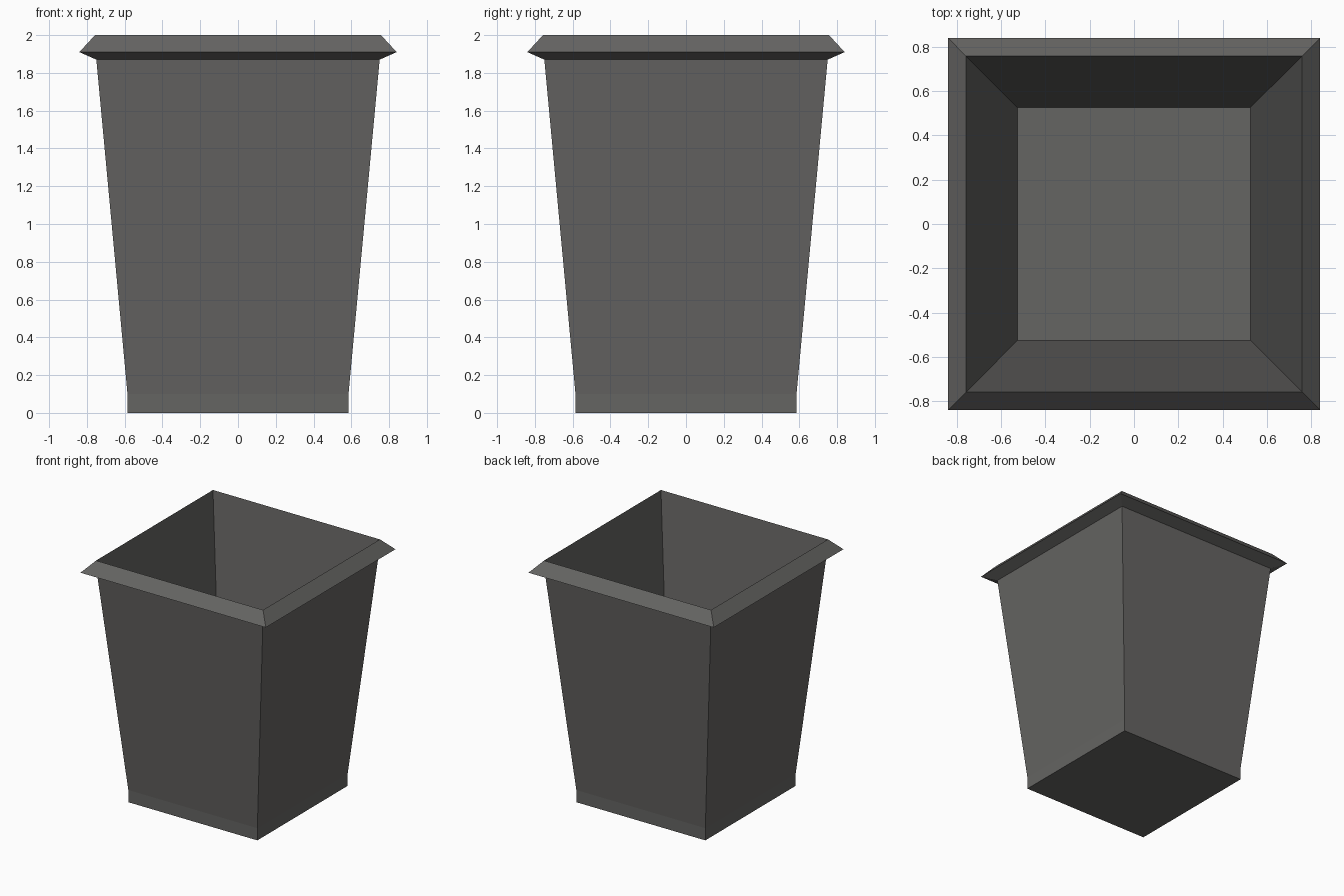
import bpy, bmesh

if "Cube" in bpy.data.objects:
    bpy.data.objects.remove(bpy.data.objects["Cube"])

# Square cross-sections (half width, height), from the floor inside, over the rim, to the base
PROFILE = [
    (0.525, 0.10),   # inner floor
    (0.757, 2.00),   # inner lip
    (0.84, 1.91),    # rim edge
    (0.75, 1.87),    # under the rim
    (0.585, 0.10),   # top of the foot
    (0.585, 0.00),   # base
]

charcoal = bpy.data.materials.new("charcoal_plastic")
charcoal.diffuse_color = (0.13, 0.128, 0.123, 1)
charcoal.use_nodes = True
charcoal.node_tree.nodes["Principled BSDF"].inputs["Base Color"].default_value = charcoal.diffuse_color

bm = bmesh.new()
rings = [[bm.verts.new((sx * r, sy * r, z))
          for sx, sy in ((-1, -1), (1, -1), (1, 1), (-1, 1))]
         for r, z in PROFILE]

# Walls, rim and foot
for a, b in zip(rings, rings[1:]):
    for i in range(4):
        j = (i + 1) % 4
        bm.faces.new((a[i], a[j], b[j], b[i]))

# Inner floor and underside
bm.faces.new(rings[0])
bm.faces.new(rings[-1])
bmesh.ops.recalc_face_normals(bm, faces=bm.faces)

mesh = bpy.data.meshes.new("planter_pot")
bm.to_mesh(mesh)
bm.free()
mesh.materials.append(charcoal)
bpy.context.collection.objects.link(bpy.data.objects.new("planter_pot", mesh))
